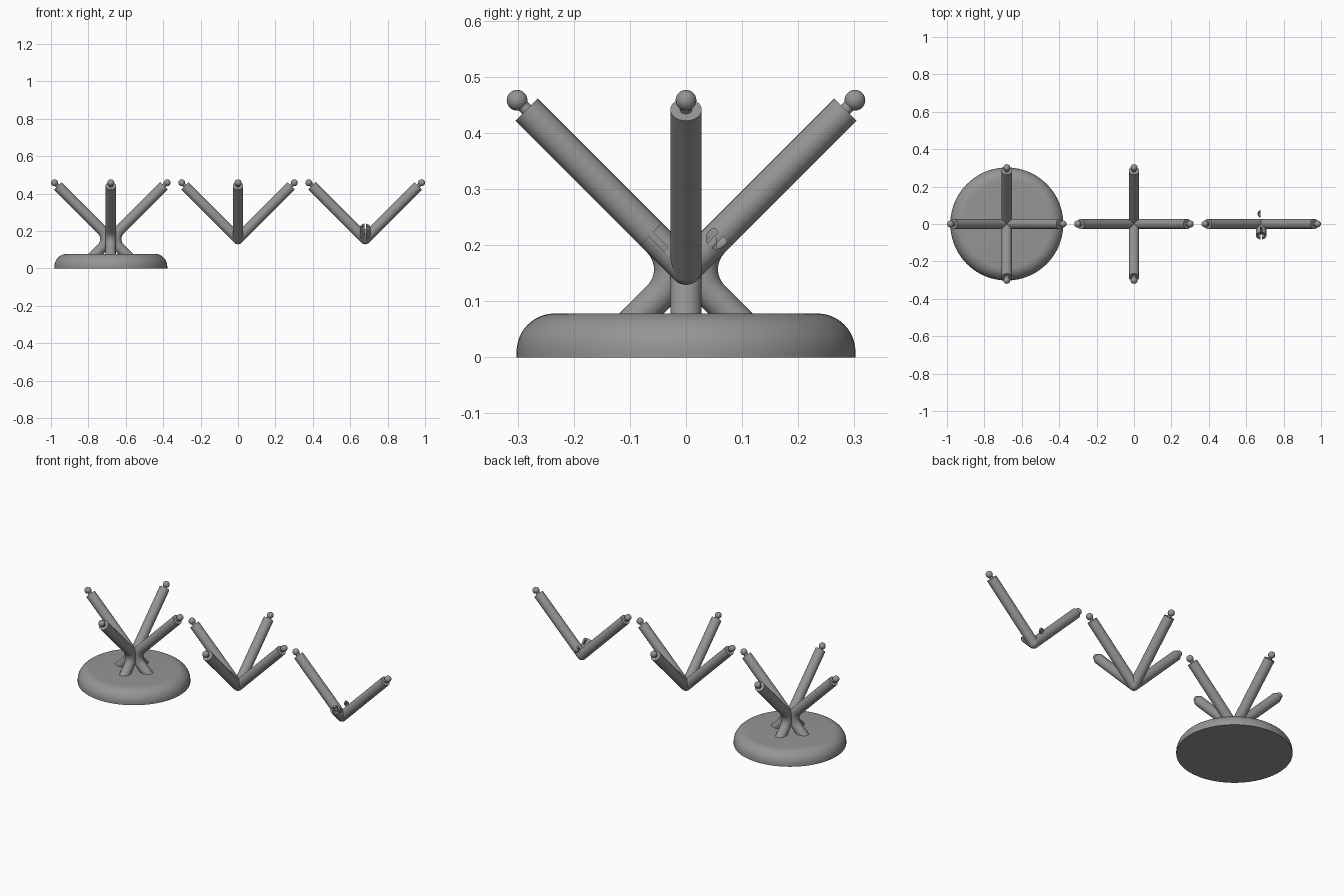
import bpy, bmesh, math
from mathutils import Matrix, Vector

if "Cube" in bpy.data.objects:
    bpy.data.objects.remove(bpy.data.objects["Cube"])

R = 0.028            # tube radius
HUB_Z = 0.157        # height where the arm axes meet
SEG = 32

grey = bpy.data.materials.new("grey plastic")
grey.diffuse_color = (0.3, 0.3, 0.3, 1)
grey.use_nodes = True
grey.node_tree.nodes["Principled BSDF"].inputs["Base Color"].default_value = grey.diffuse_color


def finish(name, bm, matrix):
    bmesh.ops.remove_doubles(bm, verts=bm.verts, dist=1e-5)
    bmesh.ops.recalc_face_normals(bm, faces=bm.faces)
    me = bpy.data.meshes.new(name)
    bm.to_mesh(me)
    bm.free()
    me.transform(matrix)
    me.materials.append(grey)
    me.shade_smooth()
    me.set_sharp_from_angle(angle=math.radians(35))
    ob = bpy.data.objects.new(name, me)
    bpy.context.collection.objects.link(ob)
    return ob


def lathe(name, profile, matrix, seg=SEG):
    """Spin (radius, height) points around local z."""
    bm = bmesh.new()
    vs = [bm.verts.new((r, 0, z)) for r, z in profile]
    es = [bm.edges.new(p) for p in zip(vs, vs[1:])]
    bmesh.ops.spin(bm, geom=vs + es, cent=(0, 0, 0), axis=(0, 0, 1),
                   angle=2 * math.pi, steps=seg, use_merge=True)
    return finish(name, bm, matrix)


def arc(cx, cz, r, a0, a1, n):
    return [(cx + r * math.cos(math.radians(a0 + (a1 - a0) * i / n)),
             cz + r * math.sin(math.radians(a0 + (a1 - a0) * i / n)))
            for i in range(n + 1)]


def azimuth(x, quarter):
    return Matrix.Translation((x, 0, HUB_Z)) @ Matrix.Rotation(quarter * math.pi / 2, 4, 'Z')


def tilted(x, quarter):
    return azimuth(x, quarter) @ Matrix.Rotation(math.pi / 4, 4, 'Y')


def arm(x, quarter):
    # tube, thin neck and ball tip in one profile
    length, ball, br, neck = 0.402, 0.4257, 0.0185, 0.011
    start = -math.degrees(math.acos(neck / br))
    tip = arc(0, ball, br, start, 90, 12)
    tip[-1] = (0, ball + br)
    lathe("arm", [(0, 0), (R, 0), (R, length), (neck, length)] + tip, tilted(x, quarter))


def hub(x):
    pts = arc(0, 0, R, -90, 90, 16)
    pts[0], pts[-1] = (0, -R), (0, R)
    lathe("hub", pts, Matrix.Translation((x, 0, HUB_Z)))


def leg(x, quarter):
    # slanted foot that bends smoothly upward into the arm above it
    bend, cx = 0.069, 0.098
    path = [((0.107, -0.107), 225)]
    path += [(p, 225 - 90 * i / 12) for i, p in enumerate(arc(cx, 0, bend, 225, 135, 12))]
    bm = bmesh.new()
    rings = []
    for (px, pz), ang in path:
        n = Vector((math.cos(math.radians(ang)), 0, math.sin(math.radians(ang))))
        rings.append([bm.verts.new(Vector((px, 0, pz)) + R * (
            n * math.cos(t) + Vector((0, 1, 0)) * math.sin(t)))
            for t in (2 * math.pi * k / SEG for k in range(SEG))])
    for a, b in zip(rings, rings[1:]):
        for k in range(SEG):
            j = (k + 1) % SEG
            bm.faces.new((a[k], a[j], b[j], b[k]))
    bm.faces.new(rings[0])
    bm.faces.new(rings[-1])
    finish("leg", bm, azimuth(x, quarter))


def socket(x, quarter):
    # short stub with a round cavity and crossed slots in its end
    end, m = 0.089, tilted(x, quarter)
    stub = lathe("socket", [(0, 0), (R, 0), (R, end), (0, end)], m)
    cutters = []
    for size in ((0.08, 0.01), (0.01, 0.08)):
        bm = bmesh.new()
        bmesh.ops.create_cube(bm, size=1, matrix=Matrix.Translation((0, 0, 0.075))
                              @ Matrix.Diagonal((size[0], size[1], 0.05, 1)))
        cutters.append(finish("slot_cutter", bm, m))
    bm = bmesh.new()
    bmesh.ops.create_uvsphere(bm, u_segments=24, v_segments=14, radius=0.02,
                              matrix=Matrix.Translation((0, 0, 0.077)))
    cutters.append(finish("cavity_cutter", bm, m))
    for c in cutters:
        c.hide_render = True
        c.hide_viewport = True
        mod = stub.modifiers.new("cut", 'BOOLEAN')
        mod.operation = 'DIFFERENCE'
        mod.solver = 'EXACT'
        mod.object = c


# round base with a soft upper edge
lathe("base", [(0, 0), (0.302, 0)] + arc(0.234, 0.010, 0.068, 0, 90, 12) + [(0, 0.078)],
      Matrix.Translation((-0.68, 0, 0)), 72)

# stand piece, four-arm piece and two-arm piece in a row
for x, quarters in ((-0.68, range(4)), (0, range(4)), (0.68, (0, 2))):
    hub(x)
    for q in quarters:
        arm(x, q)
for q in range(4):
    leg(-0.68, q)
for q in (1, 3):
    socket(0.68, q)
